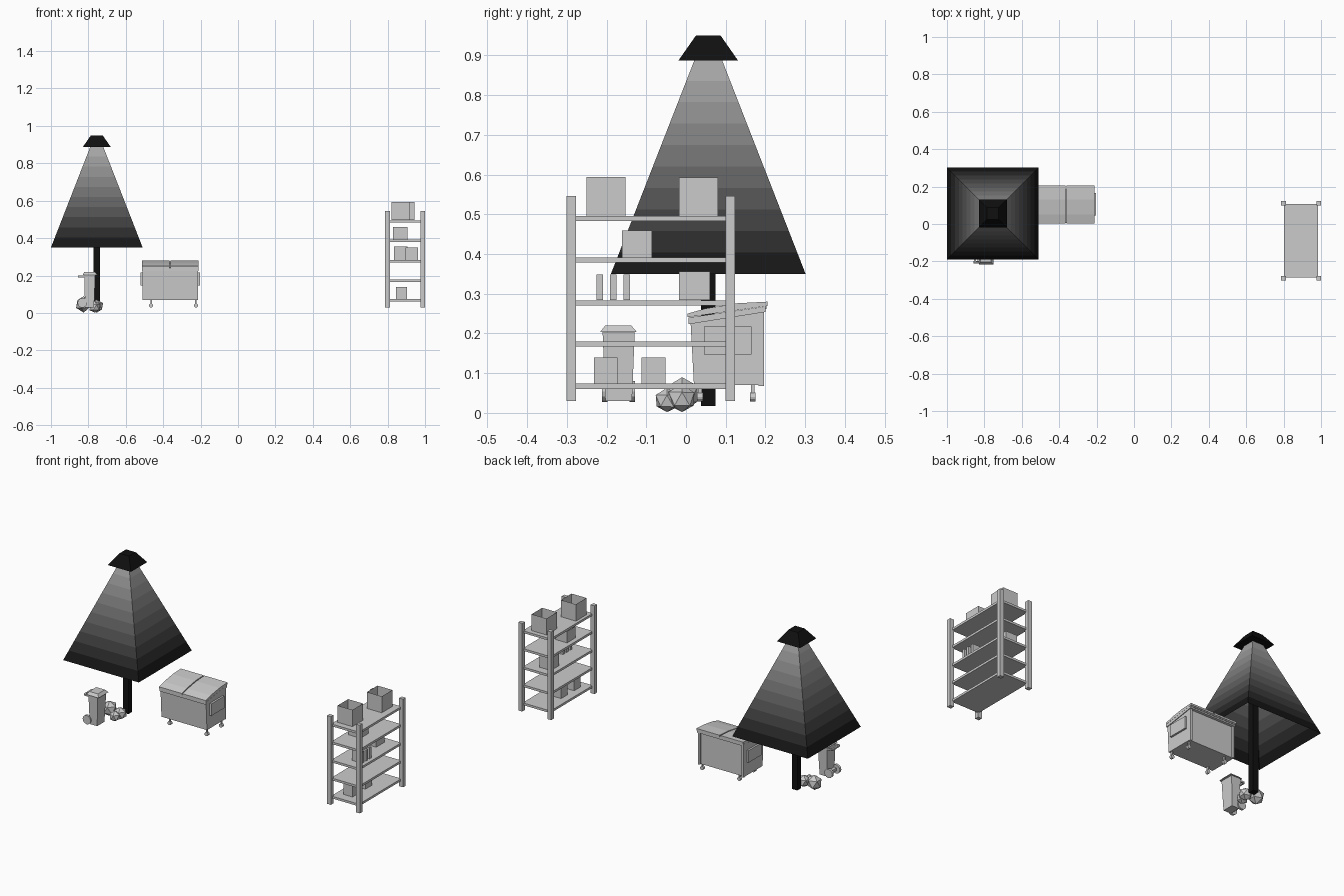
import bpy, bmesh, math, random

if "Cube" in bpy.data.objects:
    bpy.data.objects.remove(bpy.data.objects["Cube"])

random.seed(4)


def finish(name, bm, mat=None):
    bmesh.ops.recalc_face_normals(bm, faces=bm.faces)
    me = bpy.data.meshes.new(name)
    bm.to_mesh(me)
    bm.free()
    ob = bpy.data.objects.new(name, me)
    bpy.context.collection.objects.link(ob)
    if mat:
        me.materials.append(mat)
    return ob


def material(name, v):
    m = bpy.data.materials.new(name)
    m.diffuse_color = (v, v, v, 1)
    m.use_nodes = True
    m.node_tree.nodes["Principled BSDF"].inputs["Base Color"].default_value = m.diffuse_color
    return m


def frustum(name, low, high, z0, z1, mat=None, bottom=True, top=True):
    """Four-sided block between rectangles low and high, each (x0, x1, y0, y1)."""
    bm = bmesh.new()
    rings = []
    for (x0, x1, y0, y1), z in ((low, z0), (high, z1)):
        rings.append([bm.verts.new((x, y, z)) for x, y in
                      ((x0, y0), (x1, y0), (x1, y1), (x0, y1))])
    a, b = rings
    for i in range(4):
        j = (i + 1) % 4
        bm.faces.new((a[i], a[j], b[j], b[i]))
    if bottom:
        bm.faces.new(a)
    if top:
        bm.faces.new(b)
    return finish(name, bm, mat)


def box(name, x0, x1, y0, y1, z0, z1, mat=None, top=True):
    r = (x0, x1, y0, y1)
    return frustum(name, r, r, z0, z1, mat, top=top)


def square(cx, cy, h):
    return (cx - h, cx + h, cy - h, cy + h)


def prism(name, profile, x0, x1):
    """Side profile of (y, z) points extruded along x."""
    bm = bmesh.new()
    f = bm.faces.new([bm.verts.new((x0, y, z)) for y, z in profile])
    ext = bmesh.ops.extrude_face_region(bm, geom=[f])
    bmesh.ops.translate(bm, vec=(x1 - x0, 0, 0),
                        verts=[v for v in ext["geom"] if isinstance(v, bmesh.types.BMVert)])
    return finish(name, bm)


def wheel(name, x, y, z, r, w, axis):
    bm = bmesh.new()
    bmesh.ops.create_cone(bm, cap_ends=True, segments=12, radius1=r, radius2=r, depth=w)
    ob = finish(name, bm)
    ob.location = (x, y, z)
    ob.rotation_euler = (math.pi / 2, 0, 0) if axis == "y" else (0, math.pi / 2, 0)
    return ob


# Street lamp: pole, cap and fading pyramid of light
LX, LY = -0.755, 0.056
black = material("black", 0.005)
frustum("lamp_pole", square(LX, LY, 0.018), square(LX, LY, 0.018), 0.017, 0.89, black)
frustum("lamp_cap", square(LX, LY, 0.075), square(LX, LY, 0.031), 0.887, 0.95, black)
BANDS = 10
for i in range(BANDS):
    t0, t1 = i / BANDS, (i + 1) / BANDS
    shade = material(f"light_{i}", 0.005 + 0.4 * ((t0 + t1) / 2) ** 1.6)
    h0, h1 = (0.245 - 0.211 * t for t in (t0, t1))
    frustum(f"light_cone_{i}", square(LX, LY, h0), square(LX, LY, h1),
            0.35 + 0.54 * t0, 0.35 + 0.54 * t1, shade, False, False)

# Dumpster
X0, X1 = -0.51, -0.215
prism("dumpster_body", [(0.02, 0.07), (0.187, 0.07), (0.187, 0.265), (0.011, 0.238)], X0, X1)
prism("dumpster_rim", [(0.006, 0.224), (0.012, 0.224), (0.2, 0.254), (0.2, 0.268), (0.006, 0.24)],
      X0 - 0.004, X1 + 0.004)
lid = [(0.004, 0.241), (0.004, 0.25), (0.05, 0.263), (0.13, 0.276),
       (0.205, 0.28), (0.205, 0.269)]
prism("dumpster_lid_left", lid, X0 - 0.004, -0.367)
prism("dumpster_lid_right", lid, -0.361, X1 + 0.004)
box("dumpster_lid_hinge", X0, X1, 0.19, 0.203, 0.262, 0.274)
for side, xa, xb in (("left", X0 - 0.011, X0), ("right", X1, X1 + 0.011)):
    box(f"dumpster_pocket_{side}", xa, xb, 0.045, 0.165, 0.147, 0.217)
    xc = X0 + 0.006 if side == "left" else X1 - 0.006
    box(f"dumpster_back_post_{side}", xc - 0.006, xc + 0.006, 0.183, 0.196, 0.068, 0.265)
for i, x in enumerate((-0.465, -0.225)):
    for j, y in enumerate((0.035, 0.168)):
        box(f"caster_fork_{i}{j}", x - 0.004, x + 0.004, y - 0.005, y + 0.005, 0.045, 0.072)
        wheel(f"caster_{i}{j}", x, y, 0.04, 0.011, 0.015, "y")

# Wheeled bin with its handle and wheels toward -x
frustum("bin_body", (-0.818, -0.77, -0.203, -0.136), (-0.822, -0.763, -0.21, -0.129), 0.03, 0.205)
frustum("bin_lid", (-0.83, -0.752, -0.216, -0.124), (-0.822, -0.765, -0.203, -0.138), 0.204, 0.22)
box("bin_handle", -0.855, -0.846, -0.205, -0.135, 0.19, 0.199)
for i, y in enumerate((-0.205, -0.135)):
    box(f"bin_handle_arm_{i}", -0.85, -0.818, y - 0.004, y + 0.004, 0.19, 0.199)
    wheel(f"bin_wheel_{i}", -0.832, y, 0.054, 0.026, 0.014, "y")
box("bin_axle", -0.836, -0.816, -0.2, -0.14, 0.045, 0.062)

# Low-poly rubbish bags
for i, (x, y, z, r) in enumerate([(-0.755, -0.01, 0.035, 0.037),
                                  (-0.765, -0.048, 0.03, 0.031),
                                  (-0.825, -0.01, 0.047, 0.043)]):
    bm = bmesh.new()
    bmesh.ops.create_icosphere(bm, subdivisions=1, radius=r)
    for v in bm.verts:
        v.co *= random.uniform(0.95, 1.1)
        v.co.z = max(v.co.z, 0.002 - z)
    ob = finish(f"rubbish_bag_{i}", bm)
    ob.location = (x, y, z)

# Storage rack: posts and shelves
for i, x in enumerate((0.787, 0.975)):
    for j, y in enumerate((-0.301, 0.099)):
        box(f"rack_post_{i}{j}", x, x + 0.025, y, y + 0.024, 0.03, 0.546)
for i, z in enumerate((0.067, 0.173, 0.277, 0.385, 0.489)):
    box(f"rack_shelf_{i}", 0.803, 0.983, -0.285, 0.107, z - 0.0065, z + 0.0065)

# Open boxes and upright books on the rack
for i, b in enumerate([(0.82, 0.916, -0.25, -0.152, 0.496, 0.594),
                       (0.848, 0.944, -0.018, 0.08, 0.496, 0.592),
                       (0.83, 0.906, -0.161, -0.085, 0.391, 0.459),
                       (0.833, 0.907, -0.017, 0.06, 0.284, 0.356),
                       (0.845, 0.904, -0.232, -0.172, 0.074, 0.139),
                       (0.845, 0.904, -0.112, -0.052, 0.074, 0.139)]):
    box(f"storage_box_{i}", *b, top=False)
for i, y in enumerate((-0.225, -0.191, -0.157)):
    box(f"book_{i}", 0.895, 0.962, y, y + 0.016, 0.284, 0.349)
